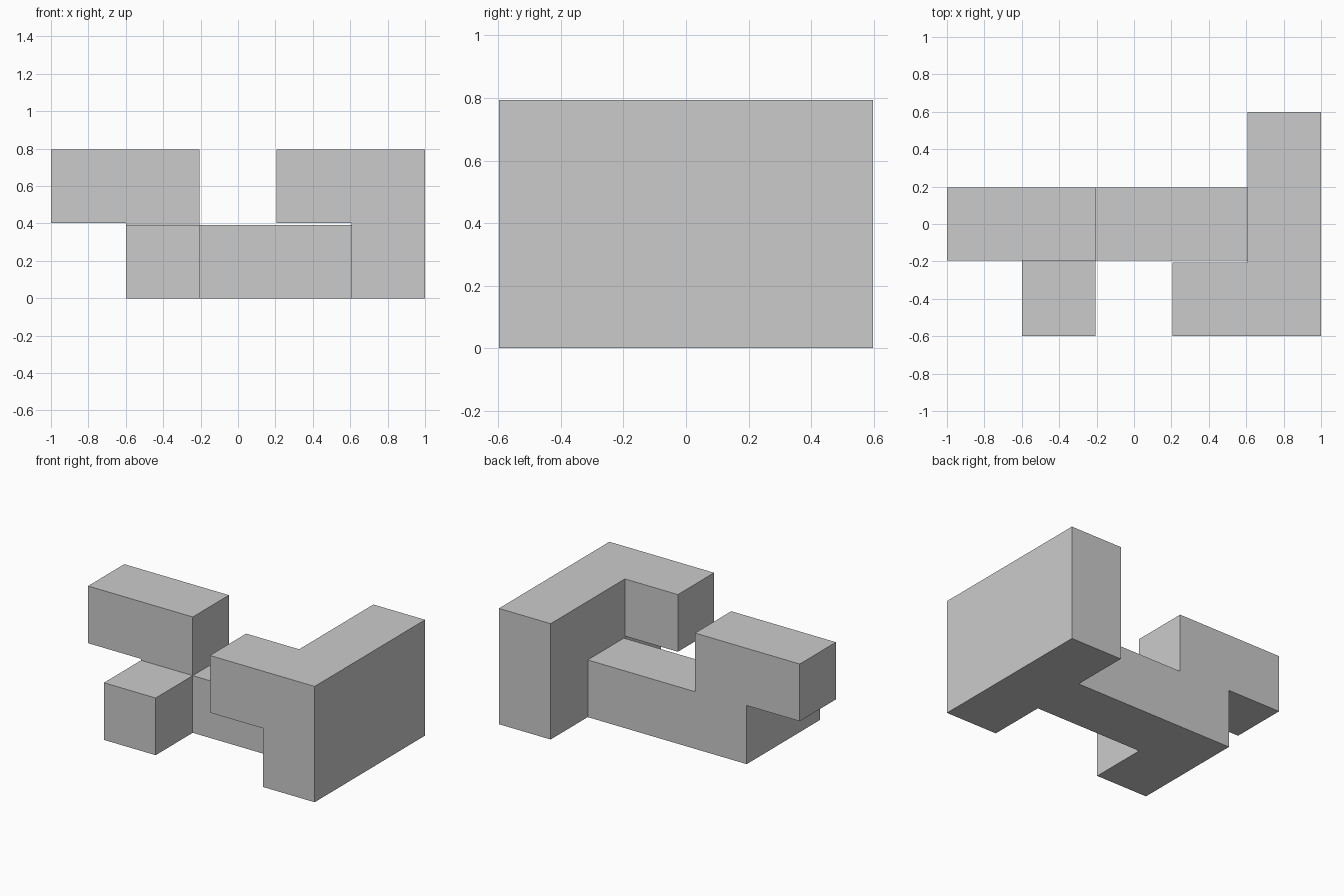
import bpy, bmesh
from itertools import product
from mathutils import Vector

if "Cube" in bpy.data.objects:
    bpy.data.objects.remove(bpy.data.objects["Cube"])

PITCH, INSET = 0.402, 0.005        # cube spacing and the small clearance per side
COUNT = (5, 3, 2)                  # bounding size in cubes

# Bars of the interlocking piece: first and last cube (x, y, z)
BARS = {
    "lower_bar": ((1, 1, 0), (4, 1, 0)),
    "front_block": ((1, 0, 0), (1, 1, 0)),
    "upper_left_bar": ((0, 1, 1), (1, 1, 1)),
    "upper_left_joint": ((1, 1, 0), (1, 1, 1)),
    "right_wall": ((4, 0, 0), (4, 2, 1)),
    "upper_right_arm": ((3, 0, 1), (4, 0, 1)),
}


def edge(axis, cell, end):
    """Coordinate of a cube's start or end along an axis."""
    v = cell * PITCH + (PITCH - 2 * INSET if end else 0)
    half = (COUNT[axis] * PITCH - 2 * INSET) / 2
    return v if axis == 2 else v - half


# Slab index 2c is cube c, index 2c+1 is the gap after it
def filled(p):
    return any(all(2 * a[k] <= p[k] <= 2 * b[k] for k in range(3))
               for a, b in BARS.values())


def line(axis, i):
    return edge(axis, i // 2, i % 2)


# Emit only the outer skin, so the bars fuse into one solid
bm = bmesh.new()
for p in product(*(range(2 * n - 1) for n in COUNT)):
    if not filled(p):
        continue
    for axis, side in product(range(3), (0, 1)):
        q = list(p)
        q[axis] += 2 * side - 1
        if filled(q):
            continue
        u, v = (axis + 1) % 3, (axis + 2) % 3
        corners = []
        for du, dv in ((0, 0), (1, 0), (1, 1), (0, 1)):
            c = Vector()
            c[axis] = line(axis, p[axis] + side)
            c[u] = line(u, p[u] + du)
            c[v] = line(v, p[v] + dv)
            corners.append(bm.verts.new(c))
        bm.faces.new(corners if side else corners[::-1])

# Weld the skin and merge flat regions into single faces
bmesh.ops.remove_doubles(bm, verts=bm.verts, dist=0.0005)
bmesh.ops.dissolve_limit(bm, angle_limit=0.01, verts=bm.verts, edges=bm.edges)

mesh = bpy.data.meshes.new("puzzle_piece")
bm.to_mesh(mesh)
bm.free()
bpy.context.collection.objects.link(bpy.data.objects.new("puzzle_piece", mesh))
